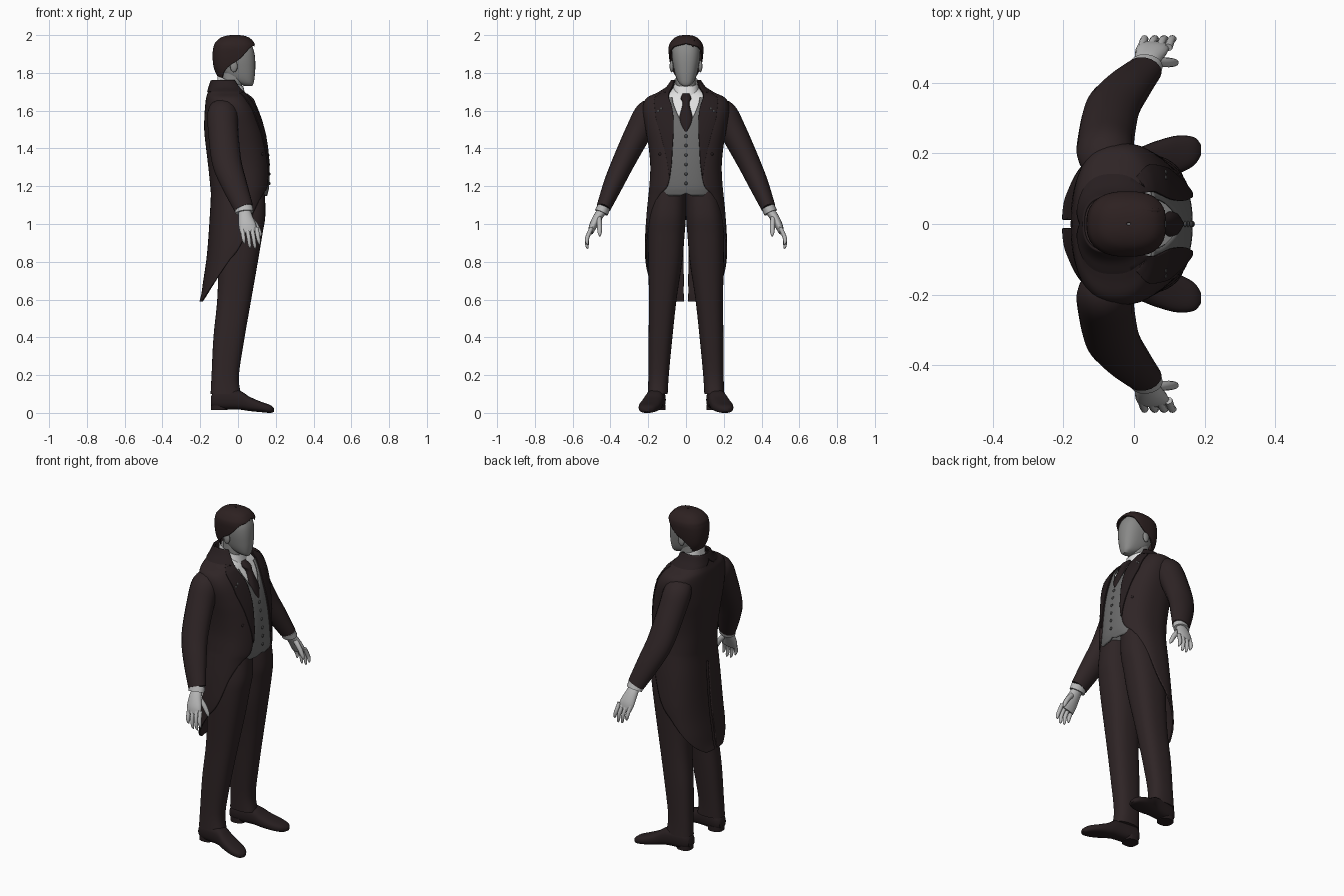
import bpy, bmesh, math
from mathutils import Vector

cube = bpy.data.objects.get("Cube")
if cube:
    bpy.data.objects.remove(cube, do_unlink=True)


def material(name, r, g, b):
    m = bpy.data.materials.new(name)
    m.use_nodes = True
    m.diffuse_color = (r, g, b, 1)
    m.node_tree.nodes["Principled BSDF"].inputs["Base Color"].default_value = (r, g, b, 1)
    return m


COAT = material("dark brown cloth", .028, .018, .019)
HAIR = material("dark brown hair", .026, .015, .015)
LAPEL = material("dark satin", .02, .013, .014)
SKIN = material("grey skin", .25, .25, .245)
VEST = material("grey waistcoat cloth", .15, .15, .15)
SHIRT = material("white linen", .75, .75, .75)
GLOVE = material("pale glove", .48, .48, .48)
BUTTON = material("dark grey button", .06, .06, .06)


def smooth(rows, n=5):
    """Catmull-Rom interpolation between tuples."""
    out = []
    last = len(rows) - 1
    for i in range(last):
        quad = [rows[max(i - 1, 0)], rows[i], rows[i + 1], rows[min(i + 2, last)]]
        for k in range(n):
            t = k / n
            out.append(tuple(
                b + .5 * t * (c - a + t * (2 * a - 5 * b + 4 * c - d + t * (3 * (b - c) + d - a)))
                for a, b, c, d in zip(*quad)))
    return out + [tuple(rows[-1])]


def power(v, e=.8):
    return math.copysign(abs(v) ** e, v)


def arc(z, back, front, half, t0=0, t1=360, yc=0, tilt=0, n=32):
    """Horizontal slice; angles run from the front round to the back."""
    pts = []
    for k in range(n + 1):
        t = math.radians(t0 + (t1 - t0) * k / n)
        dx = (front - back) / 2 * power(math.cos(t))
        pts.append(Vector(((front + back) / 2 + dx, yc + half * power(math.sin(t)), z - tilt * dx)))
    return pts


def flip(rings):
    return [[Vector((p.x, -p.y, p.z)) for p in r] for r in rings]


def build(name, grids, mat, cap=False, thick=0):
    bm = bmesh.new()
    for rings in grids:
        vs = [[bm.verts.new(p) for p in r] for r in rings]
        for a, b in zip(vs, vs[1:]):
            for k in range(len(a) - 1):
                bm.faces.new((a[k], a[k + 1], b[k + 1], b[k]))
        if cap:
            for r in (vs[0], vs[-1]):
                bm.faces.new(r[:-1])
    bmesh.ops.remove_doubles(bm, verts=bm.verts, dist=.0002)
    bmesh.ops.recalc_face_normals(bm, faces=bm.faces)
    me = bpy.data.meshes.new(name)
    bm.to_mesh(me)
    bm.free()
    me.materials.append(mat)
    ob = bpy.data.objects.new(name, me)
    bpy.context.collection.objects.link(ob)
    if thick:
        mod = ob.modifiers.new("thickness", 'SOLIDIFY')
        mod.thickness = thick
        mod.offset = 0
    bpy.ops.object.select_all(action='DESELECT')
    ob.select_set(True)
    bpy.context.view_layer.objects.active = ob
    bpy.ops.object.shade_smooth_by_angle(angle=math.radians(50))
    return ob


def shell(name, rows, mat, thick=.008, slit=None):
    """Mirrored open shell from (z, back, front, half, t0, t1) rows."""
    rings = [arc(*r[:4], max(r[4], 0), min(r[5], 180)) for r in rows]
    if slit:
        for r in rings:
            for p in r:
                if p.z < slit and p.x < -.05:
                    p.y = max(p.y, .012)
    return build(name, [rings, flip(rings)], mat, thick=thick)


def tube(path, n=16):
    """Tube through (x, y, z, side radius, depth radius) rows."""
    pts = [Vector(p[:3]) for p in path]
    rings = []
    for i, p in enumerate(path):
        d = (pts[min(i + 1, len(pts) - 1)] - pts[max(i - 1, 0)]).normalized()
        side = d.cross(Vector((1, 0, 0))).normalized()
        deep = side.cross(d)
        rings.append([pts[i] + side * p[3] * math.cos(a) + deep * p[4] * math.sin(a)
                      for a in (2 * math.pi * (k % n) / n for k in range(n + 1))])
    return rings


def pair(names, rings, mat, **kw):
    build("left_" + names, [rings], mat, **kw)
    build("right_" + names, [flip(rings)], mat, **kw)


def ball(name, loc, size, mat):
    bpy.ops.mesh.primitive_uv_sphere_add(segments=12, ring_count=8, radius=1, location=loc)
    ob = bpy.context.object
    ob.name, ob.scale = name, size
    ob.data.materials.append(mat)
    bpy.ops.object.shade_smooth()


# Tailcoat: cut away below the waist, split at the back
coat = smooth([
    (1.76, -.135, -.005, .07, 50, 180), (1.72, -.148, .02, .1, 42, 180),
    (1.69, -.158, .045, .155, 30, 180), (1.66, -.166, .065, .21, 20, 180),
    (1.6, -.172, .1, .225, 14, 180), (1.5, -.175, .135, .21, 14, 180),
    (1.4, -.165, .155, .193, 17, 180), (1.3, -.153, .165, .185, 20, 180),
    (1.2, -.143, .165, .19, 26, 180), (1.15, -.14, .155, .195, 42, 180),
    (1.05, -.145, .14, .205, 62, 180), (.9, -.155, .125, .214, 80, 180),
    (.8, -.165, .1, .211, 95, 180), (.7, -.18, .06, .2, 114, 180),
    (.63, -.19, .03, .18, 135, 180), (.59, -.2, 0, .14, 150, 180)])
shell("tailcoat", coat, COAT, slit=1.1)

# Lapels and coat collar lie on the chest edge
lapel = []
for z, b, f, h, t0, t1 in coat:
    if 1.25 < z:
        wide = 26 * min(1, (z - 1.25) / .3)
        lapel.append((z, b - .007, f + .007, h + .007, t0 - 1, t0 + wide + (110 if z > 1.7 else 0)))
shell("lapels", lapel, LAPEL, thick=.006)

# Shirt body, then waistcoat with a V neck
trunk = [r for r in coat if 1.17 < r[0] < 1.73]
build("shirt_body", [[arc(z, b + .03, f - .014, h - .03) for z, b, f, h, *_ in trunk]], SHIRT, cap=True)
vest = []
for z, b, f, h, *_ in coat:
    if 1.16 < z < 1.67:
        vest.append((z, b + .02, f - .003, h - .018, max(0, (z - 1.5) * 105), 120))
vest.append((1.15, -.12, .152, .17, 6, 100))
shell("waistcoat", vest, VEST, thick=.006)

# Necktie
tie = smooth([(1.69, 0, .05, .018), (1.665, .02, .08, .028), (1.635, .04, .095, .018),
              (1.55, .08, .128, .036), (1.49, .12, .142, .006)])
build("necktie", [[arc(*r) for r in tie]], LAPEL, cap=True)

# Buttons and lapel flowers
for i in range(6):
    z = 1.215 + .05 * i
    f = min(coat, key=lambda r: abs(r[0] - z))[2]
    ball("waistcoat_button", (f, 0, z), (.006, .009, .009), BUTTON)
for s in (1, -1):
    for i in range(3):
        ball("coat_button", (.125 - .003 * i, s * (.135 - .005 * i), 1.37 - .05 * i), (.009, .01, .01), LAPEL)
    for k in range(5):
        a = k * math.tau / 5
        ball("flower_petal", (.085, s * .13 + .016 * math.sin(a), 1.59 + .018 * math.cos(a)),
             (.009, .009, .01), BUTTON)

# Trousers
leg = smooth([(1.2, -.11, .14, .085, .085), (1.05, -.12, .145, .097, .097),
              (.95, -.115, .13, .097, .104), (.8, -.105, .105, .09, .11),
              (.6, -.11, .07, .073, .123), (.4, -.13, .035, .063, .135),
              (.2, -.14, .005, .054, .145), (.1, -.145, .015, .053, .15)])
pair("trouser_leg", [arc(*r[:4], yc=r[4]) for r in leg], COAT, cap=True)

# Shoes: slices along the foot
shoe = smooth([(-.142, .035, .09, .15, .03), (-.11, .02, .12, .152, .045), (0, .018, .12, .165, .048),
               (.06, .01, .086, .18, .054), (.12, .004, .06, .195, .055),
               (.17, 0, .042, .206, .04), (.19, .006, .026, .21, .014)])
rings = []
for x, lo, hi, yc, w in shoe:
    rings.append([Vector((x, yc + w * power(math.cos(a), .75), max(0, (lo + hi) / 2 + (hi - lo) / 2 * power(math.sin(a), .75))))
                  for a in (math.tau * (k % 24) / 24 for k in range(25))])
pair("shoe", rings, LAPEL, cap=True)
pair("shoe_heel", [arc(z, -.143, -.055, .042, yc=.15) for z in (.015, .045)], LAPEL, cap=True)

# Sleeves, cuffs and gloved hands
sleeve = smooth([(-.085, .15, 1.625, .04, .06), (-.082, .195, 1.588, .072, .08), (-.078, .25, 1.49, .07, .08),
                 (-.06, .33, 1.33, .06, .078), (-.02, .385, 1.21, .052, .068), (.03, .437, 1.085, .038, .052)])
pair("sleeve", tube(sleeve), COAT, cap=True)
pair("cuff", tube([(.03, .435, 1.09, .035, .048), (.034, .448, 1.06, .036, .048)]), GLOVE, cap=True)
palm = smooth([(.035, .443, 1.07, .024, .032), (.04, .468, 1.035, .024, .038),
               (.05, .492, .99, .021, .046), (.058, .505, .955, .014, .044)])
pair("palm", tube(palm), GLOVE, cap=True)
for i, (tip, low) in enumerate([(.035, .895), (.065, .872), (.092, .87), (.115, .89)]):
    x = .022 + .025 * i
    finger = smooth([(x, .5, .98, .011, .012), ((x + tip) / 2, .522, .93, .011, .011),
                     (tip - .003, .524, low + .015, .009, .009), (tip, .52, low, .003, .003)], 3)
    pair("finger", tube(finger, 10), GLOVE, cap=True)
thumb = smooth([(.05, .462, 1.045, .013, .016), (.09, .458, 1.0, .014, .014),
                (.115, .457, .955, .011, .011), (.122, .457, .935, .003, .003)], 3)
pair("thumb", tube(thumb, 10), GLOVE, cap=True)

# Neck, standing collar and wing points
build("neck", [[arc(z, -.085, .022, .052) for z in (1.66, 1.72, 1.8)]], SKIN, cap=True)
collar = [(1.66, -.115, .045, .072, .2), (1.72, -.108, .032, .064, .3), (1.755, -.106, .026, .06, .42)]
build("collar", [[arc(*r[:4], tilt=r[4]) for r in smooth(collar)]], SHIRT, thick=.006)

# Featureless head and ears
head = smooth([(1.73, .035, .075, .018), (1.745, 0, .082, .036), (1.77, -.05, .087, .05),
               (1.81, -.09, .091, .062), (1.87, -.11, .091, .073), (1.92, -.112, .083, .074),
               (1.96, -.1, .062, .06), (1.985, -.06, .02, .03)])
build("head", [[arc(*r) for r in head]], SKIN, cap=True)
for s in (1, -1):
    ball("ear", (-.022, s * .076, 1.835), (.02, .011, .032), SKIN)

# Hair with a side parting ridge
hair = smooth([(1.775, -.1, .03, .058, 130, 180), (1.82, -.122, .07, .074, 108, 180),
               (1.87, -.13, .09, .084, 82, 180), (1.91, -.13, .092, .088, 62, 180),
               (1.935, -.126, .09, .088, 44, 180), (1.955, -.119, .084, .082, 0, 180),
               (1.98, -.094, .062, .062, 0, 180), (1.993, -.06, .03, .034, 0, 180), (1.997, -.02, -.01, .003, 0, 180)])
shell("hair", hair, HAIR, thick=.008)
ridge = smooth([(.088, .035, 1.94, .004, .004), (.06, .038, 1.975, .007, .007),
                (0, .04, 1.988, .007, .007), (-.06, .038, 1.98, .003, .003)])
rings = [[Vector((x, y + r * math.cos(a), z + r * math.sin(a))) for a in (math.tau * (k % 10) / 10 for k in range(11))]
         for x, y, z, r, _ in ridge]
build("hair_parting", [rings], HAIR, cap=True)
